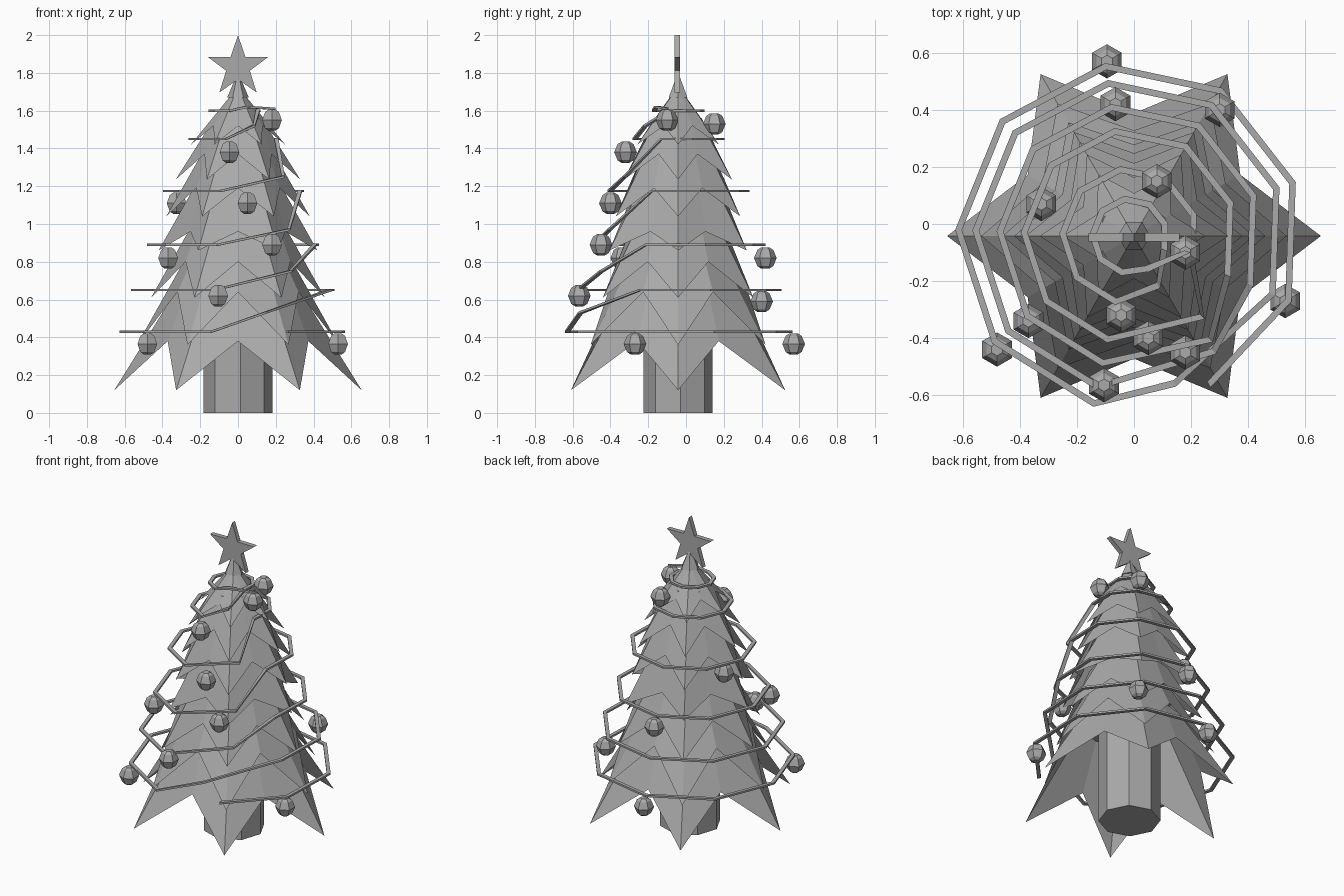
import bpy, bmesh
from math import sin, cos, radians, pi

cube = bpy.data.objects.get("Cube")
if cube:
    bpy.data.objects.remove(cube)

AXIS_Y = -0.042  # the tree's axis sits slightly forward

grey = bpy.data.materials.new("plain_grey")
grey.use_nodes = True
grey.diffuse_color = (0.4, 0.4, 0.4, 1)
grey.node_tree.nodes["Principled BSDF"].inputs["Base Color"].default_value = (0.4, 0.4, 0.4, 1)


def polar(r, deg, z):
    return (r * cos(radians(deg)), r * sin(radians(deg)), z)


def circle(r, z, n, start=0):
    return [polar(r, start + 360 * i / n, z) for i in range(n)]


def loft(name, rings, location=(0, AXIS_Y, 0), open_start=False):
    """Join rings of points into a skin, capped at the end and, unless open, at the start."""
    bm = bmesh.new()
    loops = [[bm.verts.new(p) for p in ring] for ring in rings]
    n = len(loops[0])
    for a, b in zip(loops, loops[1:]):
        for i in range(n):
            j = (i + 1) % n
            bm.faces.new((a[i], a[j], b[j], b[i]))
    bm.faces.new(loops[-1])
    if not open_start:
        bm.faces.new(loops[0][::-1])
    bmesh.ops.recalc_face_normals(bm, faces=bm.faces)
    mesh = bpy.data.meshes.new(name)
    bm.to_mesh(mesh)
    bm.free()
    mesh.materials.append(grey)
    obj = bpy.data.objects.new(name, mesh)
    obj.location = location
    bpy.context.collection.objects.link(obj)


# Trunk
loft("trunk", [circle(0.184, 0, 8, 4), circle(0.184, 0.6, 8, 4)])

# Hollow branch tiers: tip radius, tip height, notch radius, notch height
tiers = [
    (0.655, 0.12, 0.43, 0.38),
    (0.535, 0.36, 0.37, 0.64),
    (0.46, 0.61, 0.32, 0.80),
    (0.42, 0.86, 0.29, 0.96),
    (0.38, 1.04, 0.255, 1.19),
    (0.33, 1.235, 0.205, 1.37),
    (0.25, 1.42, 0.15, 1.52),
]
for k, (tip_r, tip_z, notch_r, notch_z) in enumerate(tiers):
    if k + 1 < len(tiers):
        top_r, top_z = tiers[k + 1][2] * 0.83, tiers[k + 1][3] + 0.04
    else:
        top_r, top_z = 0.03, 1.69
    skirt = [polar(notch_r, 30 * i, notch_z) if i % 2 else polar(tip_r, 30 * i, tip_z)
             for i in range(12)]
    loft(f"branch_tier_{k + 1}", [skirt, circle(top_r, top_z, 12)], open_start=True)

# Small cone under the star
loft("tree_top", [circle(0.057, 1.67, 6), circle(0.006, 1.79, 6)])

# Flat five-pointed star
outline = []
for i in range(10):
    r = 0.066 if i % 2 else 0.168
    a = pi / 2 + i * pi / 5
    outline.append((r * cos(a), r * sin(a)))
loft("star", [[(x, y, z) for x, z in outline] for y in (-0.015, 0.015)],
     location=(0, -0.046, 1.832))

# Garland: level turns (radius, height), each followed by a climb point (radius, angle, height)
turns = [
    ((0.60, 0.43), (0.54, 287, 0.53)),
    ((0.54, 0.65), (0.50, 306, 0.75)),
    ((0.455, 0.89), (0.46, 308, 0.97)),
    ((0.37, 1.175), (0.38, 312, 1.25)),
    ((0.235, 1.45), (0.20, 300, 1.52)),
    ((0.13, 1.60), (0.13, 298, 1.62)),
]
path = [(0.59, -62, 0.43)]
for (r, z), climb in turns:
    path += [(r, a, z) for a in range(-22, 260, 40)] + [climb]
path.append((0.21, 345, 1.61))
w, h = 0.012, 0.006
loft("garland", [[polar(r + dr, a, z + dz) for dr, dz in ((-w, -h), (w, -h), (w, h), (-w, h))]
                 for r, a, z in path], location=(-0.015, AXIS_Y, 0))

# Hanging baubles
baubles = [
    (0.18, -0.10, 1.55), (0.08, 0.15, 1.53), (-0.045, -0.32, 1.38), (0.05, -0.40, 1.11),
    (-0.325, 0.07, 1.11), (0.18, -0.45, 0.89), (-0.065, 0.42, 0.82), (-0.37, -0.34, 0.82),
    (-0.105, -0.565, 0.62), (0.30, 0.40, 0.59), (0.53, -0.27, 0.365), (-0.095, 0.57, 0.365),
    (-0.48, -0.44, 0.365),
]
R = 0.06
for k, spot in enumerate(baubles):
    loft(f"bauble_{k + 1}",
         [circle(R * cos(t), R * sin(t), 6, 30)
          for t in (-1.2, -pi / 4, 0, pi / 4, 1.2)], location=spot)
